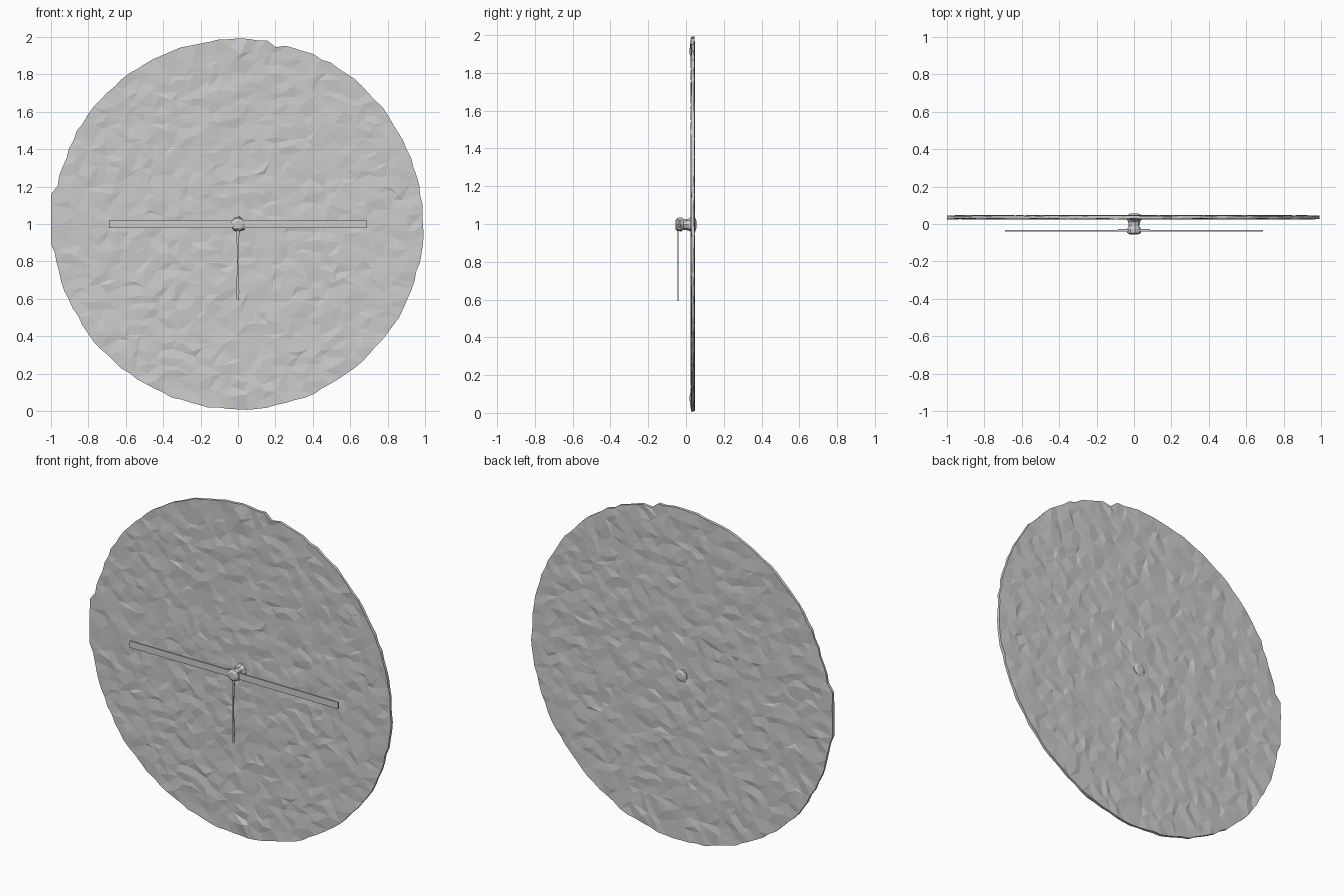
import bpy, bmesh, math, random
from mathutils import Vector, geometry

if "Cube" in bpy.data.objects:
    bpy.data.objects.remove(bpy.data.objects["Cube"])

random.seed(7)
CZ = 1.0


def make_object(name, bm):
    bmesh.ops.recalc_face_normals(bm, faces=bm.faces)
    mesh = bpy.data.meshes.new(name)
    bm.to_mesh(mesh)
    bm.free()
    obj = bpy.data.objects.new(name, mesh)
    bpy.context.collection.objects.link(obj)
    return obj


def rim_radius(a):
    """Chipped outline: round, with a slight bulge on the left and two nicks."""
    r = 0.992 + random.uniform(-0.007, 0.004)
    deg = math.degrees(a) % 360
    if 168 < deg < 189:
        r = min(1.0 / abs(math.cos(a)), 1.02)
    for nick, depth in ((158.5, 0.012), (77, 0.022)):
        if abs(deg - nick) < 2:
            r -= depth
    return r


# Rough hammered dial: scattered points, triangulated, with uneven depth
RIM = 120
rim = []
for i in range(RIM):
    a = 2 * math.pi * i / RIM
    r = rim_radius(a)
    rim.append(Vector((max(-1, r * math.cos(a)), max(-1, min(1, r * math.sin(a))))))


def dial_face(bm, rim_verts, y, outward):
    pts = [p.copy() for p in rim]
    dx, dz = 0.062, 0.042
    for j in range(-24, 25):
        for i in range(-17, 18):
            p = Vector(((i + 0.5 * (j % 2) + random.uniform(-.4, .4)) * dx,
                        (j + random.uniform(-.4, .4)) * dz))
            if p.length < 0.955:
                pts.append(p)
    edges = [(i, (i + 1) % RIM) for i in range(RIM)]
    co, _, tris, *_ = geometry.delaunay_2d_cdt(pts, edges, [], 1, 1e-6)
    verts = []
    for k, p in enumerate(co):
        if k < RIM:
            verts.append(rim_verts[k])
            continue
        d = random.uniform(-0.004, 0.004)
        if outward < 0 and abs(p.x) < 0.03 and abs(p.y) > 0.85:
            d -= 0.009  # worn marks at top and bottom
        verts.append(bm.verts.new((p.x, y + d, p.y + CZ)))
    for t in tris:
        bm.faces.new([verts[k] for k in t])


bm = bmesh.new()
front = [bm.verts.new((p.x, 0.028 + random.uniform(-.003, .003), p.y + CZ)) for p in rim]
back = [bm.verts.new((p.x, 0.044 + random.uniform(-.003, .003), p.y + CZ)) for p in rim]
for i in range(RIM):
    j = (i + 1) % RIM
    bm.faces.new((front[i], front[j], back[j], back[i]))
dial_face(bm, front, 0.028, -1)
dial_face(bm, back, 0.044, 1)
make_object("dial", bm)

# Faceted hub: lathed spindle through the dial
bm = bmesh.new()
profile = [(-0.056, 0.022), (-0.048, 0.036), (-0.026, 0.04), (-0.012, 0.03),
           (0.012, 0.032), (0.026, 0.042), (0.048, 0.04), (0.055, 0.022)]
SIDES = 9
rings = []
for y, r in profile:
    rings.append([bm.verts.new((r * s * math.cos(2 * math.pi * k / SIDES), y,
                                CZ - 0.003 + r * s * math.sin(2 * math.pi * k / SIDES)))
                  for k in range(SIDES) for s in [random.uniform(0.88, 1.08)]])
for a, b in zip(rings, rings[1:]):
    for k in range(SIDES):
        n = (k + 1) % SIDES
        bm.faces.new((a[k], a[n], b[n], b[k]))
bm.faces.new(rings[0])
bm.faces.new(rings[-1])
make_object("hub", bm)


def plate(name, outline, y0, y1):
    """Extrude an x,z outline between two depths."""
    bm = bmesh.new()
    face = bm.faces.new([bm.verts.new((x, y0, z)) for x, z in outline])
    ext = bmesh.ops.extrude_face_region(bm, geom=[face])
    bmesh.ops.translate(bm, vec=(0, y1 - y0, 0),
                        verts=[v for v in ext["geom"] if isinstance(v, bmesh.types.BMVert)])
    return make_object(name, bm)


# Long straight hand, both halves, with small collars by the hub
for name, s in (("right_hand", 1), ("left_hand", -1)):
    plate(name, [(0, 0.98), (s * 0.69, 0.978), (s * 0.69, 1.018), (0, 1.018)], -0.041, -0.032)
    plate(name + "_collar", [(s * 0.03, 0.98), (s * 0.085, 0.985),
                             (s * 0.085, 1.012), (s * 0.03, 1.022)], -0.036, -0.028)

# Slim hanging hand, widening towards its tip
plate("lower_hand", [(-0.008, 0.97), (-0.005, 0.8), (-0.009, 0.6),
                     (0.004, 0.592), (0.007, 0.64), (0.001, 0.8), (0.008, 0.97)],
      -0.046, -0.040)
